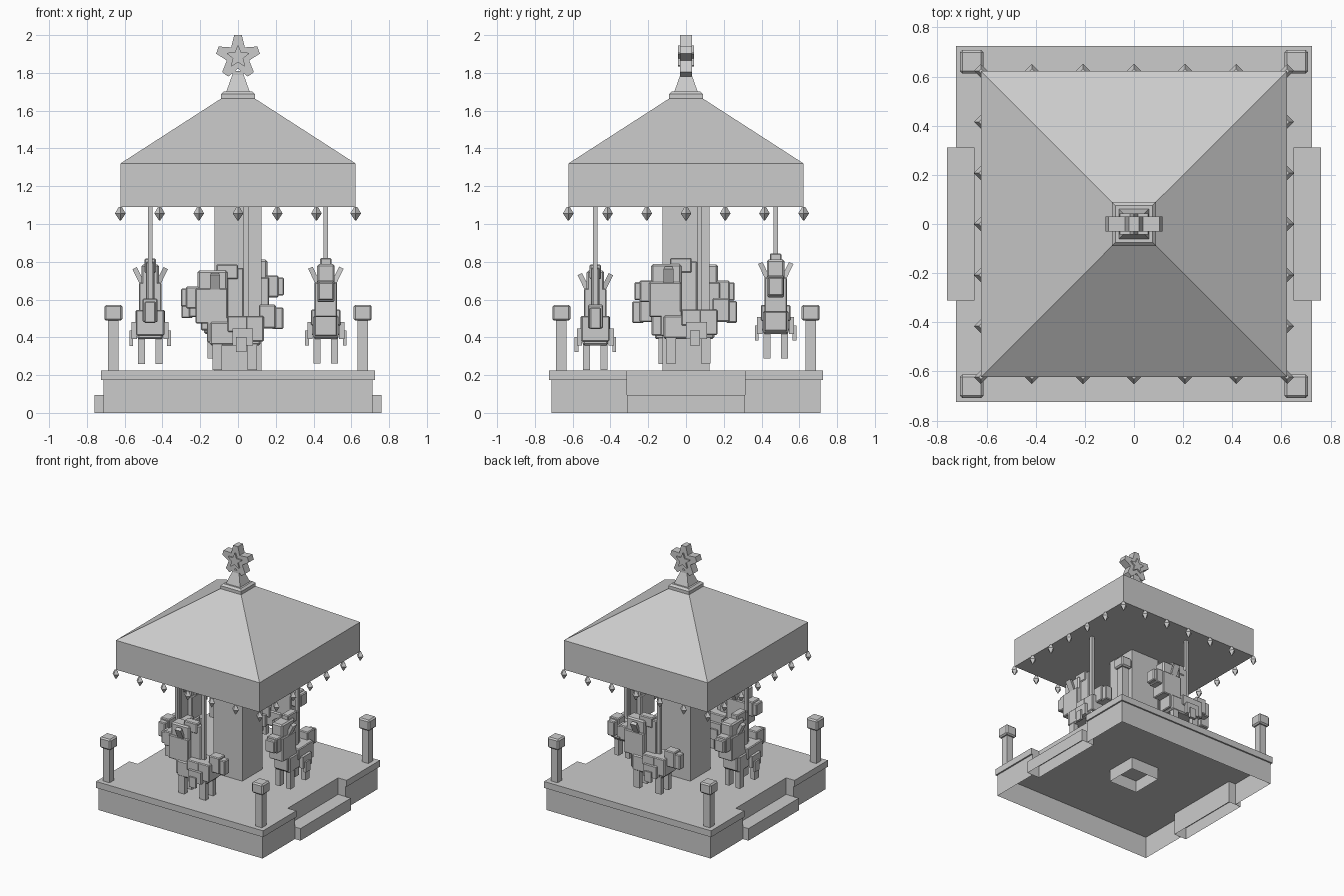
import bpy, bmesh, math
from mathutils import Matrix, Vector

if "Cube" in bpy.data.objects:
    bpy.data.objects.remove(bpy.data.objects["Cube"])

grey = bpy.data.materials.new("plain_grey")
grey.diffuse_color = (0.6, 0.6, 0.6, 1)
grey.use_nodes = True
grey.node_tree.nodes["Principled BSDF"].inputs["Base Color"].default_value = grey.diffuse_color
I = Matrix.Identity(4)


def finish(name, bm, mat=I, bevel=0):
    if bevel:
        bmesh.ops.bevel(bm, geom=bm.edges[:], offset=bevel, segments=1, affect='EDGES')
    bmesh.ops.recalc_face_normals(bm, faces=bm.faces[:])
    me = bpy.data.meshes.new(name)
    bm.to_mesh(me)
    bm.free()
    me.materials.append(grey)
    ob = bpy.data.objects.new(name, me)
    ob.matrix_world = mat
    bpy.context.collection.objects.link(ob)
    return ob


def prism(name, pts, a, b, mat=I, caps=(True, True), bevel=0):
    """Extrude an outline in xy from z=a to z=b."""
    bm = bmesh.new()
    lo = [bm.verts.new((x, y, a)) for x, y in pts]
    hi = [bm.verts.new((x, y, b)) for x, y in pts]
    n = len(pts)
    for i in range(n):
        j = (i + 1) % n
        bm.faces.new((lo[i], lo[j], hi[j], hi[i]))
    if caps[0]:
        bm.faces.new(lo[::-1])
    if caps[1]:
        bm.faces.new(hi)
    return finish(name, bm, mat, bevel)


def box(name, x0, x1, y0, y1, z0, z1, mat=I, caps=(True, True), bevel=0):
    return prism(name, [(x0, y0), (x1, y0), (x1, y1), (x0, y1)], z0, z1, mat, caps, bevel)


def square_stack(name, levels, mat=I):
    """Square rings (half width, z) joined into one solid."""
    bm = bmesh.new()
    rings = [[bm.verts.new((sx * r, sy * r, z)) for sx, sy in
              ((-1, -1), (1, -1), (1, 1), (-1, 1))] for r, z in levels]
    for a, b in zip(rings, rings[1:]):
        for i in range(4):
            j = (i + 1) % 4
            bm.faces.new((a[i], a[j], b[j], b[i]))
    bm.faces.new(rings[0][::-1])
    bm.faces.new(rings[-1])
    return finish(name, bm, mat)


# platform with entrance notches on both sides, hollow underneath
def notched(w, n, h=0.312):
    right = [(w, -w), (w, -h), (n, -h), (n, h), (w, h), (w, w)]
    return right + [(-x, -y) for x, y in right]


prism("platform_skirt", notched(0.712, 0.65), 0, 0.175, caps=(False, False))
prism("platform_deck", notched(0.724, 0.65), 0.175, 0.225)
for s in (-1, 1):
    x0, x1 = sorted((s * 0.65, s * 0.76))
    box("entrance_step", x0, x1, -0.312, 0.312, 0, 0.095, caps=(False, True))

# corner posts
for sx in (-1, 1):
    for sy in (-1, 1):
        m = Matrix.Translation((sx * 0.66, sy * 0.66, 0))
        box("corner_post", -0.028, 0.028, -0.028, 0.028, 0.225, 0.49, m)
        box("post_cap", -0.048, 0.048, -0.048, 0.048, 0.488, 0.572, m, bevel=0.01)

# centre column, open at its foot
box("centre_column", -0.125, 0.125, -0.125, 0.125, 0.08, 1.1, caps=(False, True))

# roof and finial
square_stack("roof", [(0.623, 1.09), (0.623, 1.32), (0.088, 1.665)])
square_stack("roof_cap", [(0.09, 1.66), (0.09, 1.688), (0.075, 1.702)])
square_stack("finial_neck", [(0.062, 1.70), (0.03, 1.79), (0.03, 1.81)])


def star(tip, half, inner):
    pts = []
    for i in range(5):
        a = math.radians(90 + 72 * i)
        d, t = Vector((math.cos(a), math.sin(a))), Vector((-math.sin(a), math.cos(a)))
        b = a + math.radians(36)
        pts += [tuple(d * tip - t * half), tuple(d * tip + t * half),
                (inner * math.cos(b), inner * math.sin(b))]
    return pts


upright = Matrix.Translation((0, 0, 1.885)) @ Matrix.Rotation(math.pi / 2, 4, 'X')
prism("star", star(0.115, 0.02, 0.062), -0.031, 0.031, upright)
prism("star_centre", star(0.06, 0.003, 0.028), -0.042, 0.042, upright)

# hanging lamps along the roof edge
for side in range(4):
    for i in range(6):
        p = Matrix.Rotation(side * math.pi / 2, 4, 'Z') @ Vector((-0.623 + i * 1.246 / 6, -0.623, 0))
        m = Matrix.Translation(p) @ Matrix.Rotation(math.pi / 4, 4, 'Z')
        square_stack("lamp", [(0.002, 1.018), (0.02, 1.056), (0.006, 1.09)], m)


# horse facing -x, hooves at z = 0
def horse(m, pole_top):
    def part(name, x0, x1, w, z0, z1, bevel=0.006):
        box("horse_" + name, x0, x1, -w, w, z0, z1, m, bevel=bevel)
    part("body", -0.15, 0.12, 0.068, 0.13, 0.255, 0.01)
    part("chest", -0.165, -0.05, 0.06, 0.145, 0.28)
    part("rump", 0.03, 0.137, 0.075, 0.15, 0.285)
    part("saddle", -0.055, 0.05, 0.078, 0.20, 0.285)
    part("neck", -0.225, -0.055, 0.06, 0.245, 0.43)
    part("head", -0.215, -0.055, 0.047, 0.37, 0.525, 0.01)
    part("snout", -0.275, -0.19, 0.045, 0.325, 0.44)
    part("muzzle", -0.303, -0.255, 0.04, 0.335, 0.43)
    part("mane_top", -0.115, 0.0, 0.03, 0.48, 0.558)
    part("mane_back", -0.06, 0.03, 0.023, 0.27, 0.54)
    part("tail_root", 0.11, 0.2, 0.04, 0.22, 0.345)
    part("tail_end", 0.18, 0.24, 0.03, 0.215, 0.33)
    box("carousel_pole", 0.03, 0.056, -0.012, 0.012, 0.2, pole_top, m)
    for s in (-1, 1):
        # splayed ears
        e = m @ Matrix.Translation((-0.122, s * 0.045, 0.43)) @ Matrix.Rotation(-s * 0.45, 4, 'X')
        prism("horse_ear", [(-0.026, -0.013), (0.026, -0.013), (0.02, 0.013), (-0.02, 0.013)],
              0, 0.085, e)
        # saddle flaps
        y0, y1 = sorted((s * 0.07, s * 0.098))
        box("saddle_flap", -0.03, 0.08, y0, y1, 0.13, 0.22, m)
        y0, y1 = sorted((s * 0.09, s * 0.11))
        box("stirrup", -0.01, 0.045, y0, y1, 0.095, 0.175, m)
        # legs
        for x in (-0.11, 0.075):
            box("horse_leg", x - 0.026, x + 0.026, s * 0.046 - 0.019, s * 0.046 + 0.019, 0, 0.16, m)


# four horses around the column: shift along the ring, radius, height
for k, (shift, radius, z) in enumerate([(0, 0.48, 0.228), (0.03, 0.465, 0.262),
                                        (0.06, 0.475, 0.287), (0.045, 0.465, 0.26)]):
    horse(Matrix.Rotation(k * math.pi / 2, 4, 'Z') @ Matrix.Translation((shift, -radius, z)), 1.1 - z)
